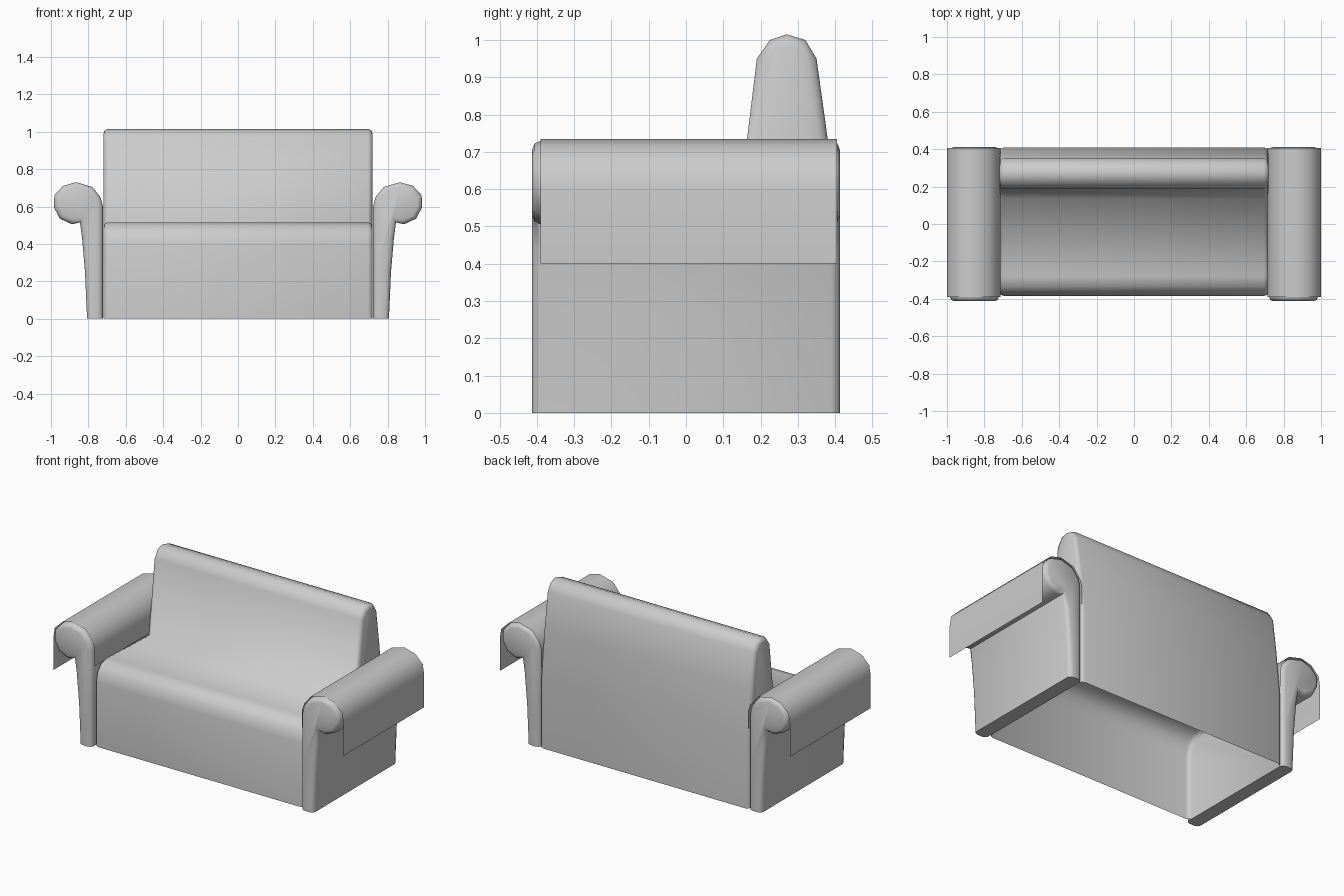
import bpy, bmesh, math
from mathutils import Vector

cube = bpy.data.objects.get("Cube")
if cube:
    bpy.data.objects.remove(cube, do_unlink=True)

fabric = bpy.data.materials.new("grey fabric")
fabric.use_nodes = True
GREY = (0.6, 0.6, 0.6, 1)
fabric.diffuse_color = GREY
fabric.node_tree.nodes["Principled BSDF"].inputs["Base Color"].default_value = GREY


def finish(name, bm, angle):
    bmesh.ops.recalc_face_normals(bm, faces=bm.faces)
    mesh = bpy.data.meshes.new(name)
    bm.to_mesh(mesh)
    bm.free()
    mesh.materials.append(fabric)
    obj = bpy.data.objects.new(name, mesh)
    bpy.context.collection.objects.link(obj)
    bpy.ops.object.select_all(action='DESELECT')
    obj.select_set(True)
    bpy.context.view_layer.objects.active = obj
    bpy.ops.object.shade_smooth_by_angle(angle=math.radians(angle))
    return obj


def inset(points, d):
    """Shrink a clockwise outline that starts and ends on the floor."""
    result = []
    n = len(points)
    for i, p in enumerate(points):
        p = Vector(p)
        a = (p - Vector(points[i - 1])).normalized()
        b = (Vector(points[(i + 1) % n]) - p).normalized()
        if i == 0:
            a = b
        if i == n - 1:
            b = a
        na, nb = Vector((a.y, -a.x)), Vector((b.y, -b.x))
        q = p + (na + nb) * (d / (1 + na.dot(nb)))
        if p.y == 0:
            q.y = 0
        result.append(q)
    return result


def skin(rings, place, closed):
    """Join equal rings of 2D points, each given with its depth."""
    bm = bmesh.new()
    loops = [[bm.verts.new(place(p[0], p[1], depth)) for p in pts] for pts, depth in rings]
    n = len(loops[0])
    for r, s in zip(loops, loops[1:]):
        for i in range(n if closed else n - 1):
            j = (i + 1) % n
            bm.faces.new((r[i], r[j], s[j], s[i]))
    if closed:
        bm.faces.new(loops[0])
        bm.faces.new(loops[-1])
    return bm


def padded(outline, lo, hi, d):
    """Rings of a prism with softened ends."""
    small, mid = inset(outline, d), inset(outline, d * 0.3)
    return [(small, lo), (mid, lo + d * 0.3), (outline, lo + d),
            (outline, hi - d), (mid, hi - d * 0.3), (small, hi)]


# Seat and backrest in one hollow shell, open underneath
side = [(-.385, 0), (-.385, .4), (-.37, .46), (-.335, .5), (-.28, .515),
        (.135, .5), (.19, .95), (.225, 1.0), (.27, 1.015), (.32, 1.0),
        (.35, .95), (.38, .735), (.41, .45), (.41, 0)]
shell = skin(padded(side, -.72, .72, .025), lambda a, b, t: (t, a, b), True)
under = [f for f in shell.faces if all(abs(v.co.z) < .001 for v in f.verts)]
bmesh.ops.delete(shell, geom=under, context='FACES_ONLY')
finish("seat_and_backrest", shell, 89)

# Scrolled arms, each with a loose cover draped over the roll
scroll = [(.722, 0), (.722, .3), (.722, .6), (.735, .65), (.78, .705), (.866, .73),
          (.936, .71), (.982, .66), (.984, .595), (.952, .535), (.888, .505),
          (.845, .515), (.834, .435), (.818, .25), (.807, 0)]
drape = [(.715, .5), (.715, .61), (.73, .655), (.777, .712), (.866, .735),
         (.938, .716), (.99, .665), (1, .6), (1, .4)]
for label, s in (("left", 1), ("right", -1)):
    def place(a, b, t, s=s):
        return (s * a, t, b)
    finish(label + "_arm", skin(padded(scroll, -.413, .413, .024), place, True), 75)
    finish(label + "_arm_cover", skin([(drape, -.39), (drape, .405)], place, False), 60)
